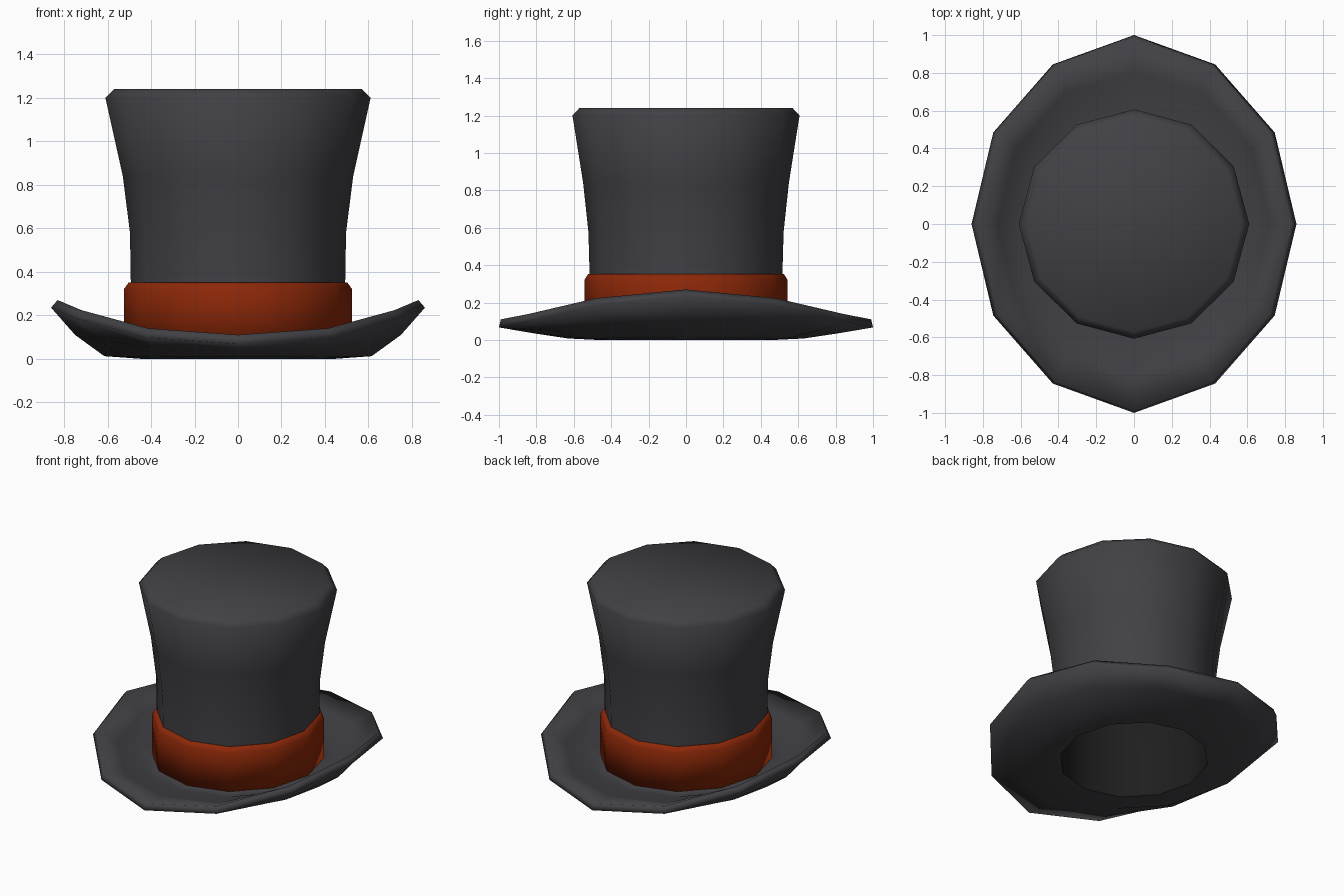
import bpy, bmesh, math

if "Cube" in bpy.data.objects:
    bpy.data.objects.remove(bpy.data.objects["Cube"])

SIDES = 12


def material(name, rgb):
    m = bpy.data.materials.new(name)
    m.diffuse_color = (*rgb, 1.0)
    m.use_nodes = True
    m.node_tree.nodes["Principled BSDF"].inputs["Base Color"].default_value = m.diffuse_color
    return m


grey = material("charcoal felt", (0.053, 0.051, 0.058))
rust = material("rust ribbon", (0.264, 0.021, 0.0025))
black = material("dark lining", (0.013, 0.013, 0.0125))


def revolve(name, profile, mat, closed=False):
    """Elliptical lathe. Each point: x radius, y radius, z at the sides, z at front/back."""
    bm = bmesh.new()
    rings = []
    for rx, ry, zx, zy in profile:
        ring = []
        for i in range(SIDES):
            a = 2 * math.pi * i / SIDES
            c, s = math.cos(a), math.sin(a)
            # the wide brim is slightly pointed at the front and back
            tip = 0.03 * abs(s) ** 12 if ry > 0.9 else 0
            z = zy + (zx - zy) * abs(c) ** 2.4
            ring.append(bm.verts.new((rx * c, (ry + tip) * s, z)))
        rings.append(ring)
    pairs = list(zip(rings, rings[1:]))
    if closed:
        pairs.append((rings[-1], rings[0]))
    for a, b in pairs:
        for i in range(SIDES):
            j = (i + 1) % SIDES
            bm.faces.new((a[i], a[j], b[j], b[i]))
    if not closed:
        # flat cap over the first ring
        bm.faces.new(rings[0][::-1])
    # profiles run so that the winding is already consistent; make it face out
    bmesh.ops.recalc_face_normals(bm, faces=bm.faces)
    me = bpy.data.meshes.new(name)
    bm.to_mesh(me)
    bm.free()
    ob = bpy.data.objects.new(name, me)
    bpy.context.collection.objects.link(ob)
    me.materials.append(mat)
    for p in me.polygons:
        p.use_smooth = True
    return ob


# Crown and curled brim: down the outside, across the brim, back under to the opening
revolve("crown_and_brim", [
    (0.57, 0.57, 1.24, 1.24),
    (0.61, 0.607, 1.20, 1.20),
    (0.53, 0.55, 0.84, 0.84),
    (0.497, 0.522, 0.58, 0.58),
    (0.493, 0.515, 0.34, 0.34),
    (0.493, 0.515, 0.06, 0.06),
    (0.60, 0.62, 0.065, 0.06),
    (0.72, 0.80, 0.15, 0.085),
    (0.83, 0.96, 0.27, 0.11),
    (0.86, 0.97, 0.235, 0.067),
    (0.75, 0.81, 0.11, 0.035),
    (0.615, 0.63, 0.012, 0.008),
    (0.45, 0.47, 0.0, 0.0),
], grey)

# Dark lining inside the hollow crown
lining = revolve("lining", [
    (0.56, 0.56, 1.195, 1.195),
    (0.486, 0.505, 0.85, 0.85),
    (0.453, 0.477, 0.58, 0.58),
    (0.45, 0.47, 0.34, 0.34),
    (0.45, 0.47, 0.0, 0.0),
], black)
lining.data.flip_normals()

# Ribbon band with a bevelled upper edge
revolve("hat_band", [
    (0.49, 0.51, 0.352, 0.352),
    (0.502, 0.524, 0.352, 0.352),
    (0.525, 0.543, 0.32, 0.32),
    (0.525, 0.543, 0.055, 0.055),
    (0.49, 0.51, 0.055, 0.055),
], rust, closed=True)
